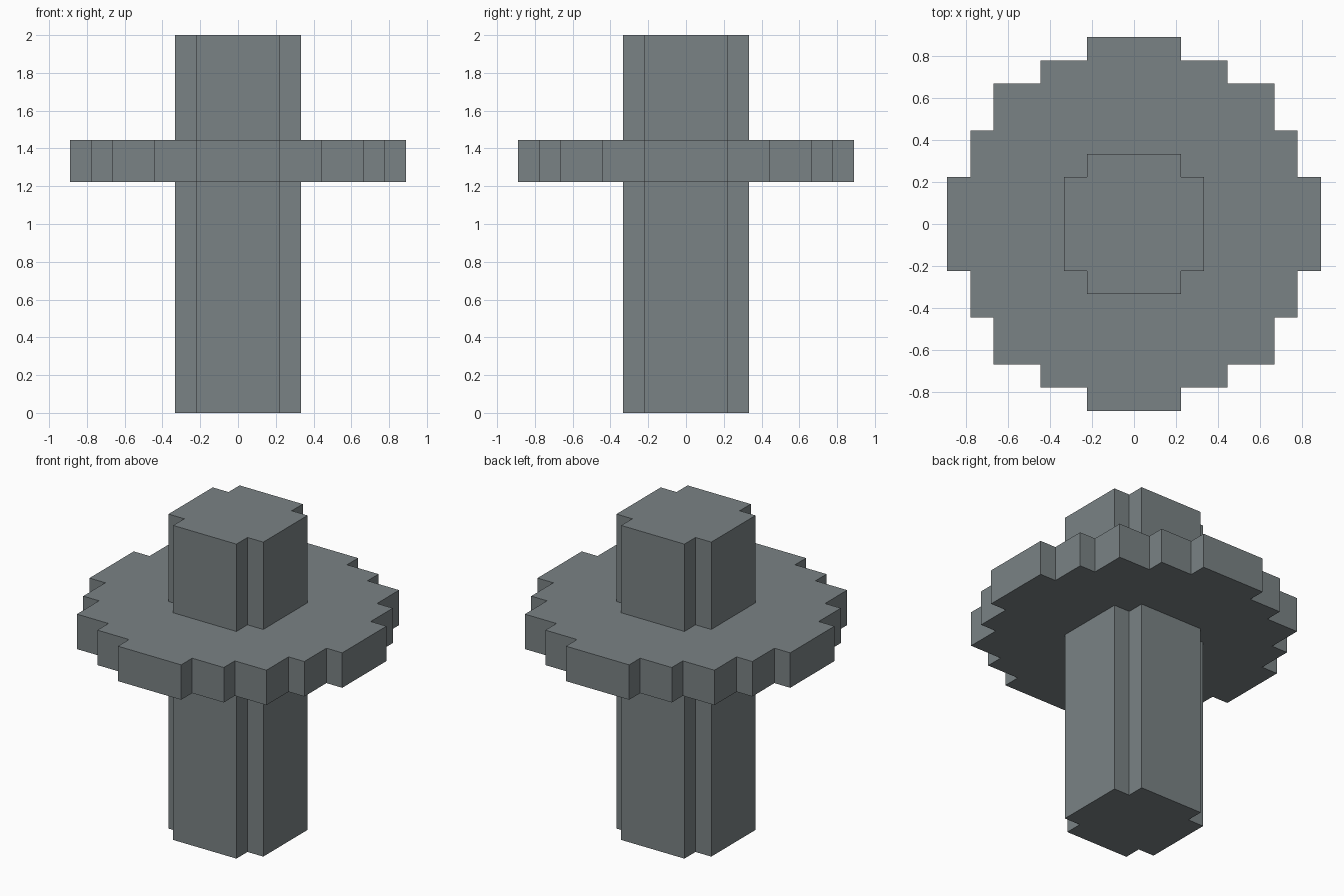
import bpy
import bmesh

if "Cube" in bpy.data.objects:
    bpy.data.objects.remove(bpy.data.objects["Cube"])

U = 2 / 18  # grid step of the blocky design

grey = bpy.data.materials.new("slate_grey")
grey.diffuse_color = (0.195, 0.225, 0.234, 1)
grey.use_nodes = True
grey.node_tree.nodes["Principled BSDF"].inputs["Base Color"].default_value = grey.diffuse_color


def stepped_prism(name, steps, z0, z1):
    """Extrude a stepped round outline; steps are the outer corners of one quadrant."""
    quarter = [steps[0]]
    for (ax, ay), (bx, by) in zip(steps, steps[1:]):
        quarter += [(bx, ay), (bx, by)]
    outline = []
    for _ in range(4):
        outline += quarter
        quarter = [(-y, x) for x, y in quarter]

    bm = bmesh.new()
    base = bm.faces.new([bm.verts.new((x * U, y * U, z0 * U)) for x, y in outline])
    ext = bmesh.ops.extrude_face_region(bm, geom=[base], use_keep_orig=True)
    top = [g for g in ext["geom"] if isinstance(g, bmesh.types.BMVert)]
    bmesh.ops.translate(bm, verts=top, vec=(0, 0, (z1 - z0) * U))
    bmesh.ops.recalc_face_normals(bm, faces=bm.faces)

    mesh = bpy.data.meshes.new(name)
    bm.to_mesh(mesh)
    bm.free()
    mesh.materials.append(grey)
    obj = bpy.data.objects.new(name, mesh)
    bpy.context.collection.objects.link(obj)
    return obj


# Upright post, full height
stepped_prism("post", [(3, 2), (2, 3)], 0, 18)

# Wide stepped disc around the post
stepped_prism("disc", [(8, 2), (7, 4), (6, 6), (4, 7), (2, 8)], 11, 13)
